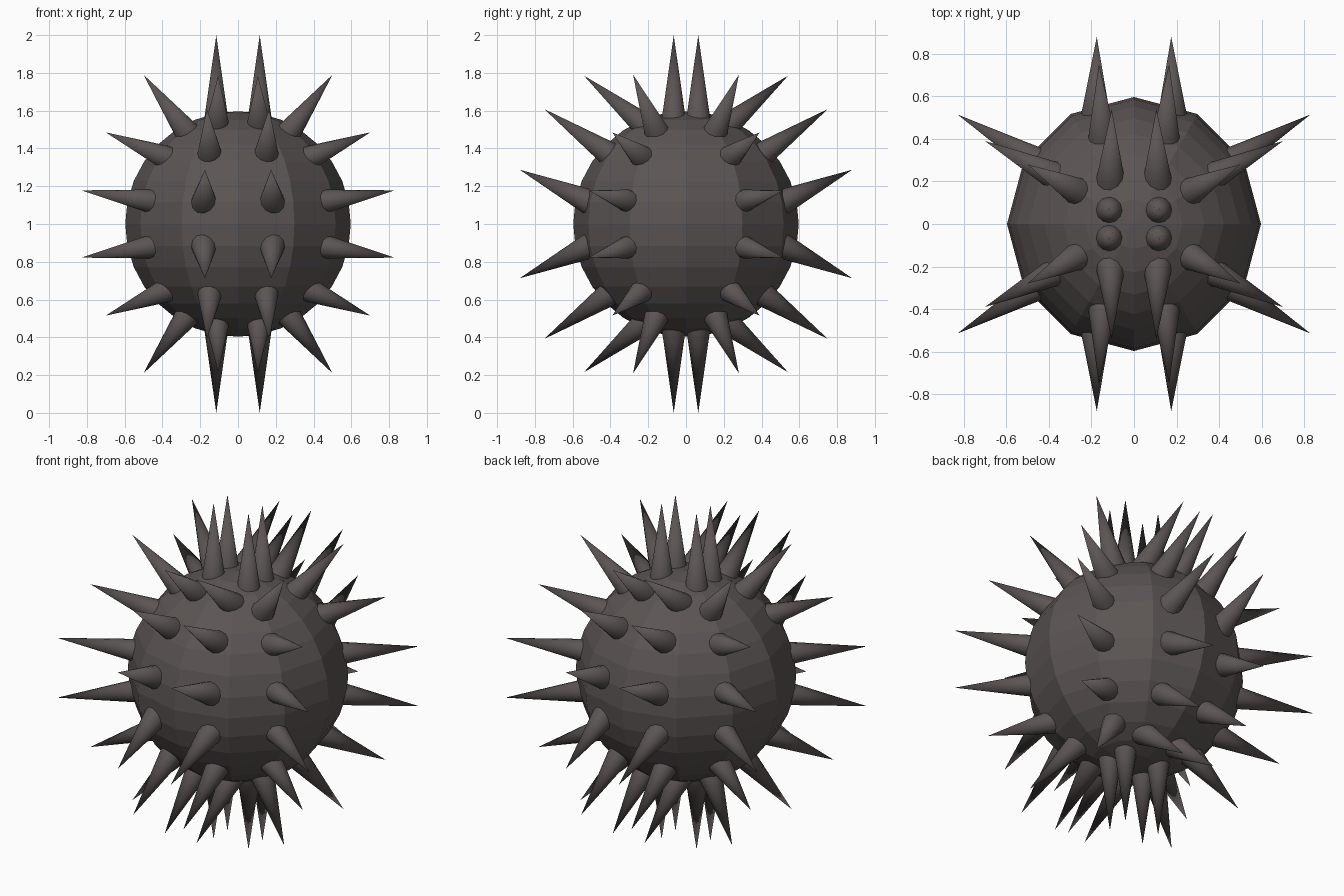
import bpy
import bmesh
from mathutils import Vector, Matrix

if "Cube" in bpy.data.objects:
    bpy.data.objects.remove(bpy.data.objects["Cube"])

CENTRE = (0, 0, 1)

iron = bpy.data.materials.new("dark iron")
iron.diffuse_color = (0.105, 0.09, 0.088, 1)
iron.use_nodes = True
iron.node_tree.nodes["Principled BSDF"].inputs["Base Color"].default_value = iron.diffuse_color


def make_object(name, bm):
    mesh = bpy.data.meshes.new(name)
    bm.to_mesh(mesh)
    bm.free()
    mesh.materials.append(iron)
    obj = bpy.data.objects.new(name, mesh)
    obj.location = CENTRE
    bpy.context.collection.objects.link(obj)
    return obj


def add_spike(bm, base, tip, radius=0.063, buried=0.05):
    base, tip = Vector(base), Vector(tip)
    axis = (tip - base).normalized()
    length = (tip - base).length
    start = base - axis * buried
    full = length + buried
    turn = axis.to_track_quat('Z', 'Y').to_matrix().to_4x4()
    bmesh.ops.create_cone(
        bm, cap_ends=True, segments=12,
        radius1=radius * full / length, radius2=0, depth=full,
        matrix=Matrix.Translation((start + tip) / 2) @ turn)


# Faceted ball
bm = bmesh.new()
bmesh.ops.create_uvsphere(bm, u_segments=12, v_segments=16, radius=0.597)
make_object("ball", bm)

# Spikes of one octant as (base, tip) relative to the ball centre
SPIKES = [
    # side row, from pole to equator
    ((0.115, 0.065, 0.56), (0.115, 0.065, 1.0)),
    ((0.28, 0.16, 0.50), (0.50, 0.28, 0.79)),
    ((0.39, 0.235, 0.355), (0.70, 0.39, 0.485)),
    ((0.46, 0.30, 0.12), (0.83, 0.515, 0.178)),
    # front row, from pole to equator
    ((0.11, 0.23, 0.53), (0.105, 0.54, 0.785)),
    ((0.15, 0.42, 0.38), (0.165, 0.75, 0.608)),
    ((0.18, 0.54, 0.13), (0.175, 0.88, 0.287)),
]
bm = bmesh.new()
for base, tip in SPIKES:
    add_spike(bm, base, tip)
spikes = make_object("spikes", bm)

# Mirror into all eight octants
mirror = spikes.modifiers.new("octants", 'MIRROR')
mirror.use_axis = (True, True, True)
mirror.use_mirror_merge = False

# Round the cone sides, keep base edges sharp
bpy.context.view_layer.objects.active = spikes
spikes.select_set(True)
bpy.ops.object.shade_smooth_by_angle()
